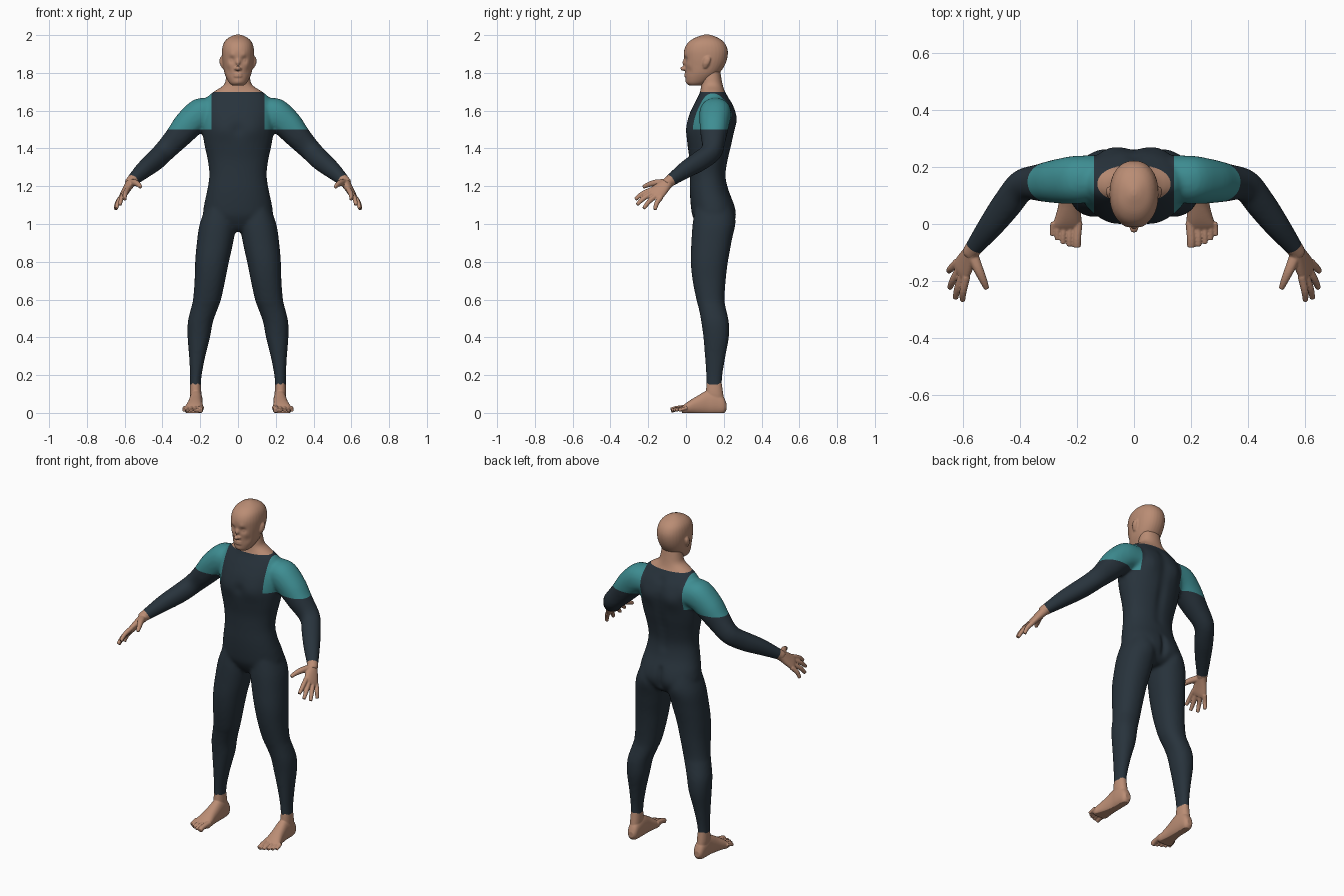
import bpy, bmesh, math
from mathutils import Vector as V

cube = bpy.data.objects.get("Cube")
if cube:
    bpy.data.objects.remove(cube)


def material(name, rgb):
    m = bpy.data.materials.new(name)
    m.use_nodes = True
    m.diffuse_color = (*rgb, 1)
    m.node_tree.nodes["Principled BSDF"].inputs["Base Color"].default_value = (*rgb, 1)
    return m


SUIT = material("dark_suit", (0.021, 0.033, 0.045))
TEAL = material("teal_sleeve", (0.048, 0.27, 0.29))
SKIN = material("skin", (0.49, 0.265, 0.175))


# A station is (centre, half-width vector, half-depth vector)
def level(z, x0, x1, y0, y1):
    return (V(((x0 + x1) / 2, (y0 + y1) / 2, z)), V(((x1 - x0) / 2, 0, 0)), V((0, (y1 - y0) / 2, 0)))


def upright(y, x0, x1, z0, z1):
    return (V(((x0 + x1) / 2, y, (z0 + z1) / 2)), V(((x1 - x0) / 2, 0, 0)), V((0, 0, (z1 - z0) / 2)))


def tube(*pts):
    out = []
    for i, p in enumerate(pts):
        t = V(pts[min(i + 1, len(pts) - 1)][:3]) - V(pts[max(i - 1, 0)][:3])
        u = t.cross(V((0, 0, 1)) if abs(t.normalized().z) < 0.95 else V((0, 1, 0))).normalized()
        out.append((V(p[:3]), u * p[3], t.normalized().cross(u) * p[3]))
    return out


def blob(c, rx, ry, rz):
    return [level(c[2] + rz * math.sin(a), c[0] - rx * math.cos(a), c[0] + rx * math.cos(a),
                  c[1] - ry * math.cos(a), c[1] + ry * math.cos(a))
            for a in [math.radians(d) for d in range(-80, 81, 20)]]


def mirrored(stations):
    return [tuple(V((-v.x, v.y, v.z)) for v in s) for s in stations]


def both(parts):
    return parts + [mirrored(p) for p in parts]


def spline(a, b, c, d, t):
    return 0.5 * (2 * b + (c - a) * t + (2 * a - 5 * b + 4 * c - d) * t * t
                  + (3 * b - a - 3 * c + d) * t ** 3)


def loft(bm, st, power=2.2, sides=32, steps=4):
    rings, n = [], len(st)
    for i in range(n - 1):
        q = [st[max(i - 1, 0)], st[i], st[i + 1], st[min(i + 2, n - 1)]]
        for k in range(steps + (i == n - 2)):
            c, u, v = [spline(*(s[j] for s in q), k / steps) for j in range(3)]
            ring = []
            for m in range(sides):
                a = math.tau * m / sides
                x, y = [math.copysign(abs(w) ** (2 / power), w) for w in (math.cos(a), math.sin(a))]
                ring.append(bm.verts.new(c + u * x + v * y))
            rings.append(ring)
    for r, s in zip(rings, rings[1:]):
        for m in range(sides):
            k = (m + 1) % sides
            bm.faces.new((r[m], r[k], s[k], s[m]))
    bm.faces.new(rings[0])
    bm.faces.new(rings[-1])


def fuse(name, parts, voxel, smooth, dents=(), cuts=(), rule=lambda c: 0, mats=(SKIN,)):
    """Loft all parts, merge them into one skin, push in the details and colour by rule."""
    bm = bmesh.new()
    for p in parts:
        loft(bm, p)
    bmesh.ops.recalc_face_normals(bm, faces=bm.faces)
    raw = bpy.data.meshes.new(name)
    bm.to_mesh(raw)
    bm.free()
    ob = bpy.data.objects.new(name, raw)
    bpy.context.collection.objects.link(ob)
    mod = ob.modifiers.new("merge", "REMESH")
    mod.mode, mod.voxel_size = "VOXEL", voxel
    mod = ob.modifiers.new("soften", "SMOOTH")
    mod.factor, mod.iterations = 0.5, smooth
    mesh = bpy.data.meshes.new_from_object(ob.evaluated_get(bpy.context.evaluated_depsgraph_get()))
    ob.modifiers.clear()
    ob.data = mesh
    mesh.materials.clear()
    for m in mats:
        mesh.materials.append(m)
    bm = bmesh.new()
    bm.from_mesh(mesh)
    for v in bm.verts:
        p = V((abs(v.co.x), v.co.y, v.co.z))
        for c, r, push in dents:
            d = (p - V(c)).length_squared / (r * r)
            if d < 6:
                v.co.y += push * math.exp(-d)
        v.co.z = max(v.co.z, 0)
    for co, no in cuts:
        bmesh.ops.bisect_plane(bm, geom=bm.verts[:] + bm.edges[:] + bm.faces[:], dist=1e-5,
                               plane_co=co, plane_no=no)
    for f in bm.faces:
        f.smooth = True
        f.material_index = rule(f.calc_center_median())
    bm.to_mesh(mesh)
    bm.free()


# Torso, neck, arms and legs
torso = [level(z, -w, w, y0, y1) for z, w, y0, y1 in [
    (.96, .05, .09, .21), (.985, .13, .065, .238), (1.04, .182, .035, .26), (1.1, .18, .025, .256),
    (1.18, .163, .02, .225), (1.26, .152, .02, .212), (1.34, .161, .018, .224),
    (1.42, .178, .008, .243), (1.5, .19, .002, .257), (1.57, .19, .014, .263),
    (1.63, .182, .04, .25), (1.675, .16, .064, .222), (1.705, .122, .076, .204),
    (1.735, .076, .08, .195), (1.77, .065, .082, .188), (1.82, .058, .085, .18)]]
arm = tube((.11, .16, 1.59, .075), (.195, .155, 1.583, .084), (.26, .15, 1.53, .078),
           (.32, .145, 1.46, .067), (.39, .135, 1.385, .056), (.44, .075, 1.335, .053),
           (.5, -.005, 1.285, .045), (.562, -.085, 1.228, .031), (.58, -.11, 1.21, .028))
leg = [level(*s) for s in [
    (1.1, .03, .165, .05, .235), (1.0, .012, .203, .035, .255), (.9, .026, .218, .028, .24),
    (.8, .048, .227, .025, .222), (.7, .068, .23, .035, .21), (.6, .09, .238, .055, .204),
    (.55, .108, .25, .068, .212), (.48, .133, .266, .081, .227), (.4, .148, .267, .092, .227),
    (.3, .173, .259, .1, .209), (.2, .192, .254, .107, .193), (.14, .196, .254, .108, .19),
    (.08, .195, .252, .112, .195)]]

muscles = [((.085, 0, 1.5), .06, -.008), ((0, 0, 1.5), .03, .006), ((.09, .265, 1.55), .06, .014),
           ((.085, .26, 1.03), .06, .01)]
muscles += [((0, .235, 1.24 + .04 * i), .028, -.008) for i in range(11)]
muscles += [((0, .262, 1.0 + .02 * i), .018, -.009) for i in range(7)]

WRIST, ALONG = V((.558, -.08, 1.232)), V((.45, -.75, -.5))


def suit_colour(c):
    p = V((abs(c.x), c.y, c.z))
    if c.z > 1.7 or c.z < .15 or (p.x > .4 and (p - WRIST).dot(ALONG) > 0):
        return 2
    return 1 if c.z > 1.5 and p.x > .14 else 0


edges = [((0, 0, z), (0, 0, 1)) for z in (.15, 1.5, 1.7)]
for s in (-1, 1):
    edges += [((s * .14, 0, 0), (1, 0, 0)),
              ((s * WRIST.x, WRIST.y, WRIST.z), (s * ALONG.x, ALONG.y, ALONG.z))]
fuse("body_suit", [torso] + both([arm, leg]), .009, 8, muscles, edges, suit_colour, (SUIT, TEAL, SKIN))

# Head with nose, lips and ears
skull = [level(z, -w, w, y0, y1) for z, w, y0, y1 in [
    (1.732, .028, .02, .075), (1.745, .045, .004, .11), (1.77, .06, -.001, .145),
    (1.8, .072, -.003, .178), (1.84, .08, -.006, .205), (1.88, .085, -.01, .219),
    (1.92, .085, -.01, .221), (1.955, .077, .006, .207), (1.98, .058, .036, .18),
    (1.996, .03, .075, .145), (2.003, .008, .1, .12)]]
nose = tube((0, .004, 1.885, .009), (0, -.009, 1.85, .011), (0, -.018, 1.827, .013), (0, -.008, 1.815, .011))
lips = [blob((0, .004, z), .024, .013, .007) for z in (1.782, 1.794)]
ear = tube((.078, .1, 1.825, .01), (.085, .106, 1.85, .018), (.085, .112, 1.875, .018), (.08, .112, 1.89, .01))
ear = [(c, V((.012, .004, 0)) * (u.length / .018), V((0, 1, 0)) * u.length) for c, u, v in ear]
nostril = blob((.012, -.002, 1.822), .009, .012, .008)
face = [((.033, 0, 1.87), .017, .009), ((.033, .004, 1.868), .008, -.005),
        ((.03, -.003, 1.895), .016, -.004), ((0, 0, 1.752), .018, -.004), ((.05, .02, 1.81), .02, .004),
        ((.052, .012, 1.843), .02, -.003), ((.09, .106, 1.86), .009, .006)]
fuse("head", [skull, nose] + lips + both([ear, nostril]), .0045, 4, face)

# Hands: palm, four fingers and thumb
axis, across = V((.33, -.69, -.64)), V((.37, .83, -.41))
across = (across - axis * across.dot(axis) / axis.length_squared).normalized()
flat = axis.cross(across).normalized()
palm = [(V(c), across * a, flat * b) for c, a, b in [
    ((.555, -.075, 1.237), .029, .028), ((.57, -.1, 1.215), .031, .025), ((.588, -.132, 1.186), .041, .021),
    ((.602, -.158, 1.162), .046, .018), ((.609, -.172, 1.149), .041, .013)]]
hand = [palm, tube((.567, -.105, 1.217, .021), (.544, -.16, 1.218, .017), (.526, -.2, 1.208, .013),
                   (.515, -.227, 1.195, .009))]
for i, tip in enumerate([(.6, -.268, 1.13), (.625, -.26, 1.102), (.645, -.224, 1.082), (.649, -.165, 1.076)]):
    root = V((.602, -.158, 1.162)) + across * (.024 * (i - 1.5))
    mid = root.lerp(V(tip), .55) + V((.004, -.004, .005))
    hand.append(tube((*root, .0135), (*mid, .0125), (*tip, .0095)))

# Feet: sole, ankle and five toes
foot = [[upright(*s) for s in [
    (.214, .205, .24, .015, .05), (.195, .192, .252, -.006, .09), (.15, .188, .257, -.01, .12),
    (.11, .187, .258, -.01, .118), (.06, .187, .266, -.01, .09), (.02, .184, .277, -.01, .066),
    (-.005, .183, .285, -.01, .048), (-.022, .189, .28, -.004, .032)]],
    [level(*s) for s in [(.04, .198, .248, .11, .205), (.1, .194, .255, .105, .197), (.165, .198, .252, .11, .188)]]]
for x, y, r in [(.2, -.08, .016), (.226, -.077, .0105), (.248, -.068, .0105), (.268, -.055, .01), (.286, -.04, .0095)]:
    foot.append(tube((x - .004, .005, .028, r), (x, y + .028, .022, r * .9), (x, y, .013, r * .9)))

for side, flip in (("left", lambda p: p), ("right", mirrored)):
    fuse(side + "_hand", [flip(p) for p in hand], .0035, 4)
    fuse(side + "_foot", [flip(p) for p in foot], .0035, 3)
